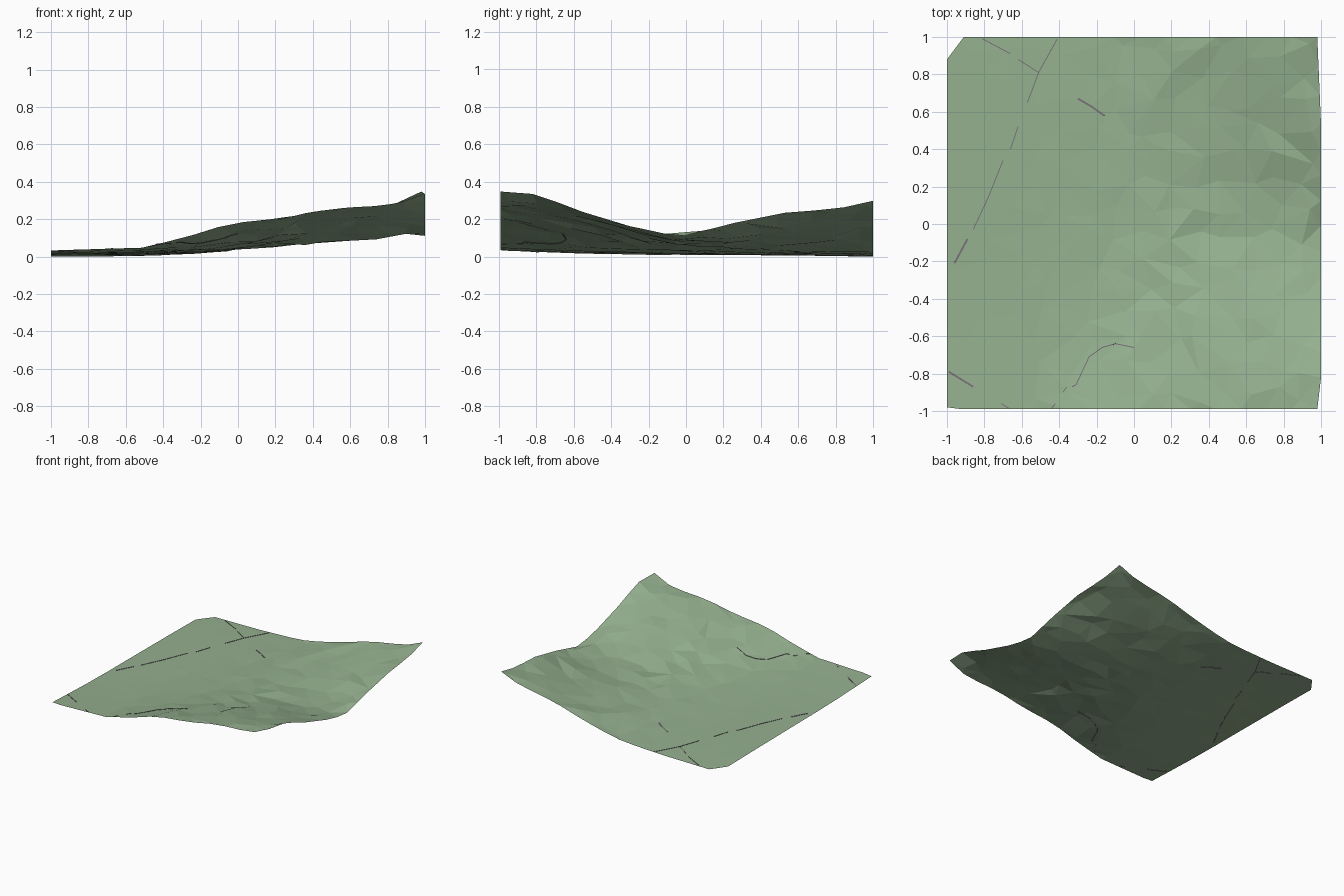
import bpy, bmesh, math, random
from mathutils import Vector
from mathutils.geometry import delaunay_2d_cdt

if "Cube" in bpy.data.objects:
    bpy.data.objects.remove(bpy.data.objects["Cube"])

random.seed(7)

# Height control grid: a valley rising to the right between two slopes
XS = [-1, -.5, -.2, -.05, .25, .5, .82, .98]
YS = [-1, -.8, -.55, -.27, -.04, .25, .55, .8, 1]
H = [[.035, .05, .13, .18, .21, .26, .275, .35],
     [.027, .04, .085, .14, .19, .235, .265, .335],
     [.018, .03, .055, .09, .15, .185, .22, .24],
     [.013, .022, .04, .057, .095, .12, .14, .155],
     [.012, .017, .032, .042, .065, .085, .1, .105],
     [.01, .014, .026, .038, .06, .085, .135, .18],
     [.008, .012, .022, .036, .075, .125, .185, .24],
     [.005, .01, .02, .034, .09, .16, .215, .255],
     [.001, .006, .018, .032, .105, .18, .235, .30]]


def cell(vals, v):
    """Grid interval and fraction holding v."""
    for i in range(len(vals) - 1):
        if v <= vals[i + 1] or i == len(vals) - 2:
            return i, min(1, max(0, (v - vals[i]) / (vals[i + 1] - vals[i])))


def height(x, y):
    i, u = cell(XS, x)
    j, v = cell(YS, y)
    low = H[j][i] * (1 - u) + H[j][i + 1] * u
    high = H[j + 1][i] * (1 - u) + H[j + 1][i + 1] * u
    return low * (1 - v) + high * v


def material(name, rgb):
    m = bpy.data.materials.new(name)
    m.diffuse_color = (*rgb, 1)
    m.use_nodes = True
    m.node_tree.nodes["Principled BSDF"].inputs["Base Color"].default_value = m.diffuse_color
    return m


def make_object(name, verts, faces, mat):
    me = bpy.data.meshes.new(name)
    me.from_pydata(verts, [], faces)
    me.materials.append(mat)
    ob = bpy.data.objects.new(name, me)
    bpy.context.collection.objects.link(ob)
    return ob


grass = material("grass_green", (.30, .435, .275))
track = material("track_grey", (.19, .17, .19))

# Outline with clipped corners, then scattered interior points
outline = [(-1, -.98), (-.92, -.99), (.98, -.99), (1, -.82), (1, .53),
           (.98, 1), (-.91, 1), (-1, .88)]
points = []
for a, b in zip(outline, outline[1:] + outline[:1]):
    a, b = Vector(a), Vector(b)
    n = max(1, round((b - a).length / .14))
    points += [a.lerp(b, k / n) for k in range(n)]
rim = len(points)
N = 14
for i in range(N):
    for j in range(N):
        p = Vector((-.92 + 1.84 * i / (N - 1), -.91 + 1.83 * j / (N - 1)))
        points.append(p + Vector((random.uniform(-.045, .045), random.uniform(-.045, .045))))

# Faceted ground sheet, rougher on the high side
tri = delaunay_2d_cdt(points, [], [], 0, 1e-5)
verts = []
for p, src in zip(tri[0], tri[3]):
    rough = .011 * min(1, max(.04, (p.x + .35) / .6))
    if src and src[0] < rim:
        rough = 0
    verts.append((p.x, p.y, max(0, height(p.x, p.y) + random.uniform(-rough, rough))))
faces = []
for f in tri[2]:
    a, b, c = (Vector(verts[k]) for k in f)
    if abs((b - a).to_2d().cross((c - a).to_2d())) > 1e-6:
        faces.append(f if (b - a).cross(c - a).z > 0 else f[::-1])
ground = make_object("ground_sheet", verts, faces, grass)
low = min(v.co.z for v in ground.data.vertices)
for v in ground.data.vertices:
    v.co.z -= low
bpy.context.view_layer.update()


# Thin track slivers lying on the ground
def strip(name, path, width=.006):
    fine = []
    for a, b in zip(path, path[1:]):
        a, b = Vector(a), Vector(b)
        n = max(1, math.ceil((b - a).length / .03))
        fine += [a.lerp(b, k / n) for k in range(n)]
    fine.append(Vector(path[-1]))
    vs, fs = [], []
    for k, p in enumerate(fine):
        d = (fine[min(k + 1, len(fine) - 1)] - fine[max(k - 1, 0)]).normalized()
        side = Vector((-d.y, d.x)) * width / 2
        hit, loc, _, _ = ground.ray_cast((p.x, p.y, 2), (0, 0, -1))
        z = loc.z if hit else height(p.x, p.y)
        z = max(z, .003)
        vs += [(p.x - side.x, p.y - side.y, z), (p.x + side.x, p.y + side.y, z)]
        if k:
            n = 2 * k
            fs.append((n - 2, n, n + 1, n - 1))
    ob = make_object(name, vs, fs, track)
    mod = ob.modifiers.new("thickness", 'SOLIDIFY')
    mod.thickness, mod.offset = .005, 0


PATHS = [[(-.96, -.21), (-.89, -.08)], [(-.86, -.03), (-.78, .14), (-.70, .34)],
         [(-.66, .40), (-.62, .52)], [(-.57, .65), (-.51, .81), (-.41, .99)],
         [(-.81, .99), (-.66, .91)], [(-.62, .88), (-.51, .81)],
         [(-.30, .67), (-.23, .63), (-.16, .58)],
         [(-.99, -.79), (-.86, -.87)], [(-.71, -.96), (-.67, -.985)],
         [(-.44, -.985), (-.42, -.96)], [(-.38, -.90), (-.36, -.87)],
         [(-.33, -.87), (-.31, -.86), (-.24, -.71), (-.17, -.66), (-.1, -.64), (0, -.66)]]
for k, path in enumerate(PATHS):
    strip(f"track_{k + 1}", path, .01 if k in (0, 6, 7) else .005)
